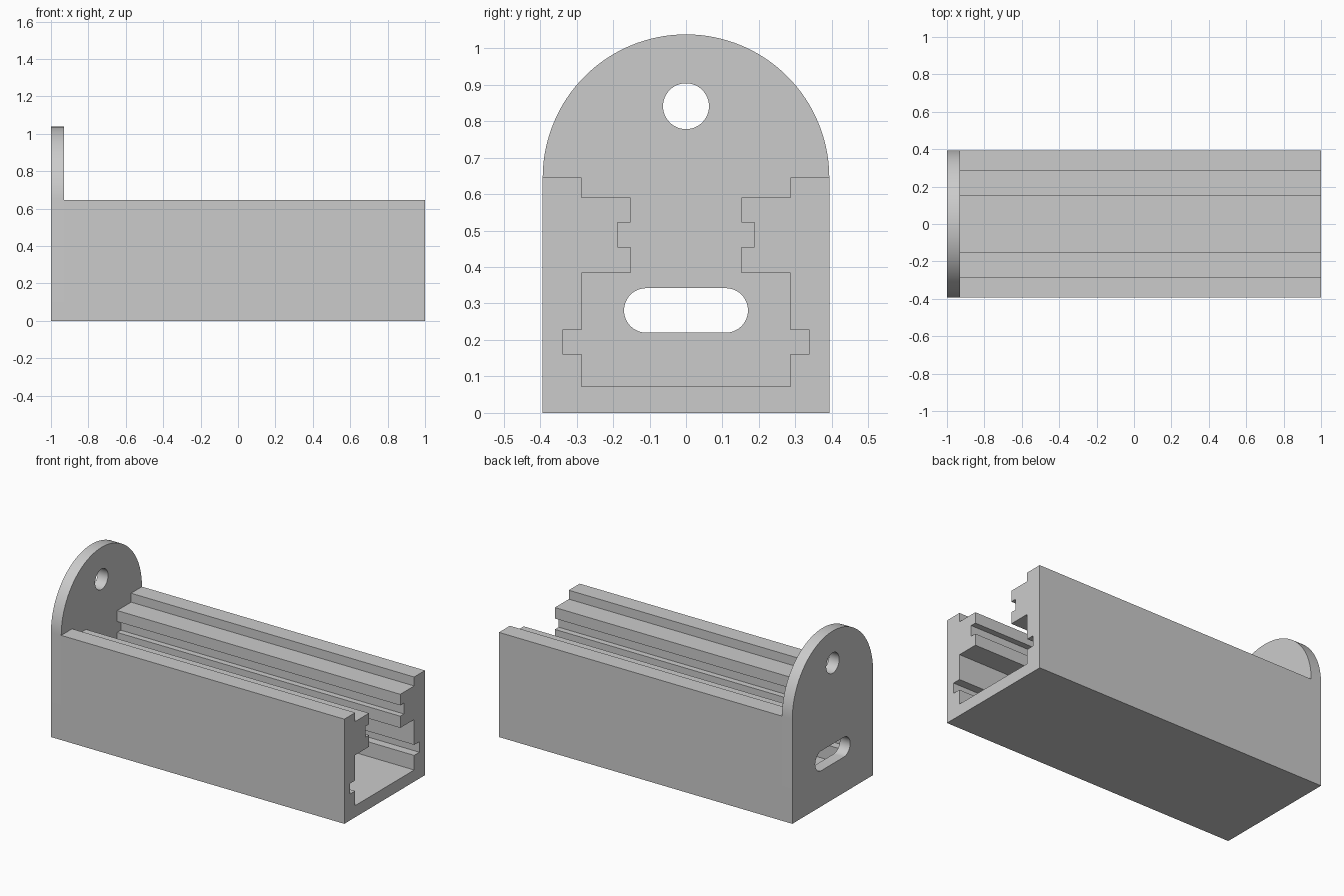
import bpy, bmesh
from math import sin, cos, pi

cube = bpy.data.objects.get("Cube")
if cube:
    bpy.data.objects.remove(cube, do_unlink=True)

# Main dimensions
HALF_WIDTH = 0.393
WALL_TOP = 0.645
PLATE_BACK, PLATE_FRONT, OPEN_END = -1.0, -0.93, 1.0

grey = bpy.data.materials.new("light grey")
grey.use_nodes = True
colour = (0.6, 0.6, 0.6, 1)
grey.diffuse_color = colour
grey.node_tree.nodes["Principled BSDF"].inputs["Base Color"].default_value = colour


def arc(y, z, radius, start, end, steps):
    """Points along an arc in the cross-section plane."""
    angles = [start + (end - start) * i / steps for i in range(steps + 1)]
    return [(y + radius * cos(a), z + radius * sin(a)) for a in angles]


def extrude_section(name, loops, x0, x1):
    """Fill closed (y, z) loops, later ones being holes, and extrude along x."""
    bm = bmesh.new()
    for loop in loops:
        verts = [bm.verts.new((x0, y, z)) for y, z in loop]
        for a, b in zip(verts, verts[1:] + verts[:1]):
            bm.edges.new((a, b))
    if len(loops) == 1:
        bm.faces.new(bm.verts[:])
    else:
        bmesh.ops.triangle_fill(bm, edges=bm.edges[:], use_beauty=True, normal=(1, 0, 0))
    result = bmesh.ops.extrude_face_region(bm, geom=bm.faces[:], use_keep_orig=True)
    moved = [v for v in result["geom"] if isinstance(v, bmesh.types.BMVert)]
    bmesh.ops.translate(bm, verts=moved, vec=(x1 - x0, 0, 0))
    bmesh.ops.recalc_face_normals(bm, faces=bm.faces[:])
    mesh = bpy.data.meshes.new(name)
    bm.to_mesh(mesh)
    bm.free()
    mesh.materials.append(grey)
    obj = bpy.data.objects.new(name, mesh)
    bpy.context.collection.objects.link(obj)
    bpy.ops.object.select_all(action="DESELECT")
    obj.select_set(True)
    bpy.context.view_layer.objects.active = obj
    bpy.ops.object.shade_smooth_by_angle(angle=pi / 6)
    return obj


# Channel: floor and grooved walls, half section mirrored across the middle
half = [
    (HALF_WIDTH, 0), (HALF_WIDTH, WALL_TOP), (0.287, WALL_TOP),
    # upper rail with its groove
    (0.287, 0.59), (0.152, 0.59), (0.152, 0.522), (0.188, 0.522),
    (0.188, 0.455), (0.152, 0.455), (0.152, 0.383), (0.287, 0.383),
    # lower groove and floor
    (0.287, 0.227), (0.338, 0.227), (0.338, 0.162), (0.287, 0.162),
    (0.287, 0.072),
]
section = half + [(-y, z) for y, z in reversed(half)]
extrude_section("grooved_channel", [section], PLATE_FRONT, OPEN_END)

# End plate: round top, round hole and long slot
outline = [(-HALF_WIDTH, 0), (HALF_WIDTH, 0)] + arc(0, WALL_TOP, HALF_WIDTH, 0, pi, 64)
hole = arc(0, 0.841, 0.063, 0, 2 * pi, 48)[:-1]
slot = (arc(0.109, 0.281, 0.061, -pi / 2, pi / 2, 24)
        + arc(-0.109, 0.281, 0.061, pi / 2, 3 * pi / 2, 24))
extrude_section("end_plate", [outline, hole, slot], PLATE_BACK, PLATE_FRONT)
